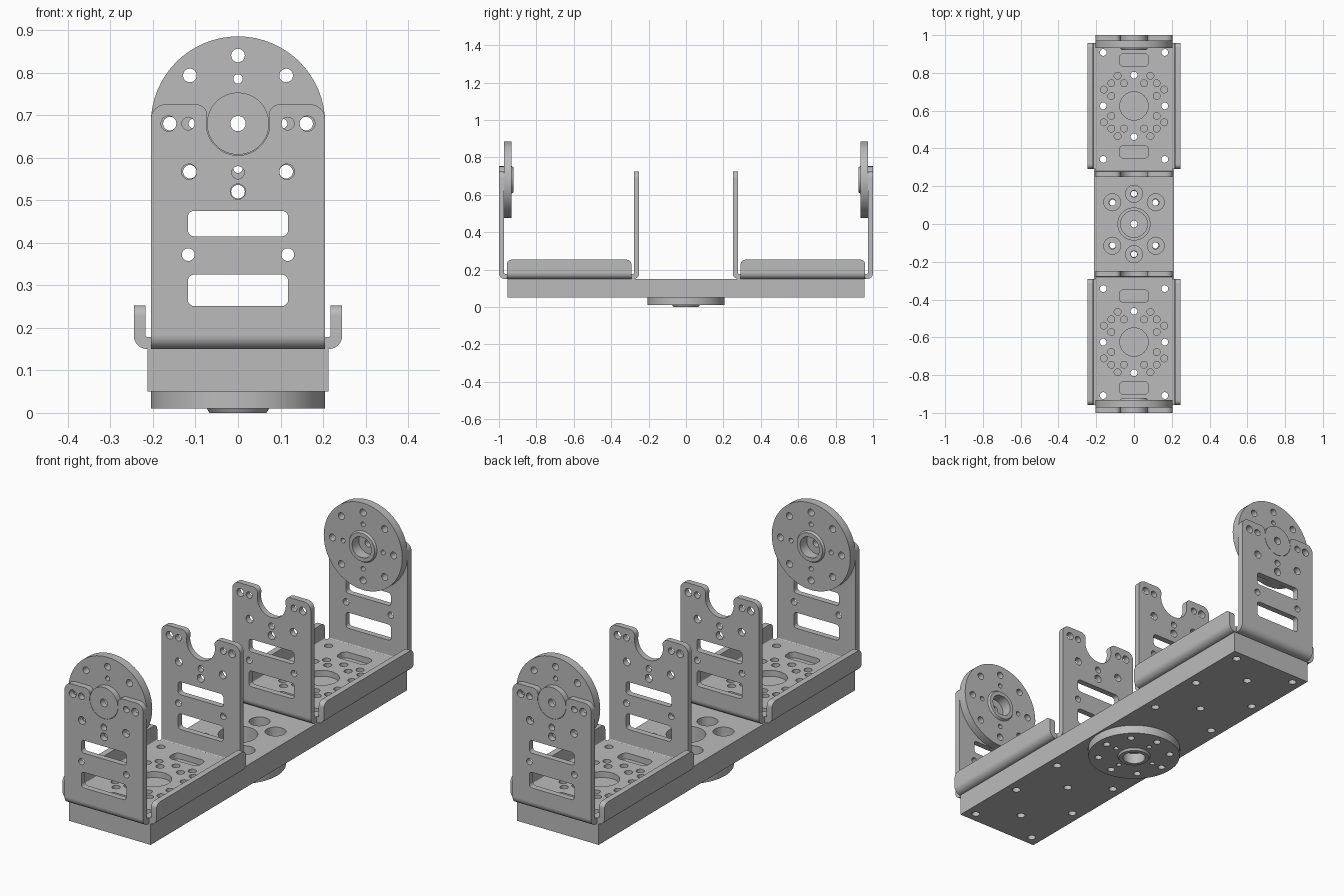
import bpy
import bmesh
from math import cos, sin, pi, sqrt, atan2
from mathutils import Matrix, Vector

cube = bpy.data.objects.get("Cube")
if cube:
    bpy.data.objects.remove(cube, do_unlink=True)

grey = bpy.data.materials.new("plain_grey")
grey.use_nodes = True
grey.diffuse_color = (0.5, 0.5, 0.5, 1)
grey.node_tree.nodes["Principled BSDF"].inputs["Base Color"].default_value = (0.5, 0.5, 0.5, 1)

X, Y, Z = Vector((1, 0, 0)), Vector((0, 1, 0)), Vector((0, 0, 1))


def frame(u, v, origin):
    """Placement whose local x, y run along u, v."""
    m = Matrix((u, v, u.cross(v))).transposed().to_4x4()
    m.translation = origin
    return m


def arc(cx, cy, r, a0, a1, n=8):
    return [(cx + r * cos(a0 + (a1 - a0) * i / n), cy + r * sin(a0 + (a1 - a0) * i / n))
            for i in range(n + 1)]


def circle(cx, cy, r, n=32):
    return arc(cx, cy, r, 0, 2 * pi, n)[:-1]


def slot(cx, cy, hx, hy, r):
    """Rectangle with rounded corners."""
    pts = []
    for i, (sx, sy) in enumerate([(1, 1), (-1, 1), (-1, -1), (1, -1)]):
        pts += arc(cx + sx * (hx - r), cy + sy * (hy - r), r, i * pi / 2, (i + 1) * pi / 2, 6)
    return pts


def rect(hx, hy):
    return [(-hx, -hy), (hx, -hy), (hx, hy), (-hx, hy)]


def finish(obj):
    bpy.ops.object.select_all(action="DESELECT")
    obj.select_set(True)
    bpy.context.view_layer.objects.active = obj
    bpy.ops.object.shade_smooth_by_angle(angle=pi / 6)


def plate(name, outlines, z0, z1, place):
    """Extrude an outline with holes between two local heights."""
    curve = bpy.data.curves.new(name, "CURVE")
    curve.dimensions = "2D"
    curve.fill_mode = "BOTH"
    curve.extrude = (z1 - z0) / 2
    for pts in outlines:
        spline = curve.splines.new("POLY")
        spline.points.add(len(pts) - 1)
        for p, (a, b) in zip(spline.points, pts):
            p.co = (a, b, 0, 1)
        spline.use_cyclic_u = True
    temp = bpy.data.objects.new(name + "_outline", curve)
    bpy.context.collection.objects.link(temp)
    bpy.context.view_layer.update()
    graph = bpy.context.evaluated_depsgraph_get()
    mesh = bpy.data.meshes.new_from_object(temp.evaluated_get(graph))
    bpy.data.objects.remove(temp, do_unlink=True)
    bpy.data.curves.remove(curve)
    bm = bmesh.new()
    bm.from_mesh(mesh)
    bmesh.ops.translate(bm, verts=bm.verts, vec=(0, 0, (z0 + z1) / 2))
    bmesh.ops.remove_doubles(bm, verts=bm.verts, dist=1e-5)
    bmesh.ops.recalc_face_normals(bm, faces=bm.faces)
    bm.to_mesh(mesh)
    bm.free()
    mesh.materials.clear()
    mesh.materials.append(grey)
    obj = bpy.data.objects.new(name, mesh)
    bpy.context.collection.objects.link(obj)
    obj.matrix_world = place
    finish(obj)
    return obj


# Shared sizes
HOLE, T = 0.018, 0.028
BASE, BEND = 0.15, 0.032
HUB_Z = 0.68
MID = 0.625
WIDE = 0.205


def mirrored(points):
    """Repeat points in all four quadrants without duplicates."""
    return sorted({(sx * a, sy * b) for a, b in points for sx in (1, -1) for sy in (1, -1)})


def hub_disc(name, place):
    """Round horn: drilled disc, raised lip and rear boss."""
    holes = [circle(0.16 * cos(i * pi / 4), 0.16 * sin(i * pi / 4), 0.016) for i in range(8)]
    holes += [circle(0.105 * cos(i * pi / 2), 0.105 * sin(i * pi / 2), 0.011) for i in range(4)]
    plate(name + "_disc", [circle(0, 0, 0.205, 64), circle(0, 0, 0.05)] + holes, 0, 0.04, place)
    lip = plate(name + "_lip", [circle(0, 0, 0.073, 48), circle(0, 0, 0.05)], 0.04, 0.05, place)
    for v in lip.data.vertices:
        if v.co.z > 0.045 and v.co.xy.length > 0.06:
            v.co.xy *= 0.92
    plate(name + "_boss", [circle(0, 0, 0.073, 48), circle(0, 0, HOLE)], -T, 0, place)


def upright_outlines():
    """Notched upright with bolt holes and two slots."""
    top, r, f, notch = 0.725, 0.035, 0.025, 0.0745
    dz = top - f - HUB_Z
    cx = sqrt((notch + f) ** 2 - dz ** 2)
    tilt = atan2(dz, cx)
    half = [(WIDE, BASE + BEND)] + arc(WIDE - r, top - r, r, 0, pi / 2)
    half += arc(cx, top - f, f, pi / 2, pi + tilt)
    half += arc(0, HUB_Z, notch, tilt, -pi / 2, 20)[1:]
    outline = half + [(-a, b) for a, b in reversed(half[:-1])]
    holes = [circle(0, 0.565, 0.015), circle(0, 0.52, HOLE)]
    for s in (1, -1):
        holes += [circle(s * 0.163, HUB_Z, HOLE), circle(s * 0.117, HUB_Z, 0.015),
                  circle(s * 0.115, 0.567, HOLE), circle(s * 0.117, 0.372, 0.015)]
    return [outline, slot(0, 0.445, 0.118, 0.03, 0.015), slot(0, 0.288, 0.118, 0.037, 0.015)] + holes


def bend_outline(s, edge, tail):
    """Quarter bend in sheet metal, ending at the given outer edge."""
    c = edge - BEND
    pts = [(c - tail, BASE)] + arc(c, BASE + BEND, BEND, -pi / 2, 0)
    pts += arc(c, BASE + BEND, BEND - T, 0, -pi / 2) + [(c - tail, BASE + T)]
    return [[(s * a, b) for a, b in pts]]


def bracket(name, side):
    """U-shaped bracket with side flanges."""
    yc, reach, edge = side * MID, 0.375, 0.245
    ring = mirrored([(0.087, 0.16), (0.12, 0.12), (0.053, 0.12), (0.16, 0.087), (0.12, 0.053),
                     (0.163, 0), (0, 0.163), (0.163, 0.283)])
    floor = [rect(WIDE, reach - BEND), circle(0, 0, 0.075, 48)]
    floor += [slot(0, s * 0.243, 0.078, 0.034, 0.025) for s in (1, -1)]
    floor += [circle(a, b, HOLE, 24) for a, b in ring]
    plate(name + "_floor", floor, BASE, BASE + T, frame(X, Y, (0, yc, 0)))
    for s in (1, -1):
        where = "outer" if s == side else "inner"
        plate(f"{name}_{where}_upright", upright_outlines(), -T / 2, T / 2,
              frame(X, Z, (0, yc + s * (reach - T / 2), 0)))
        plate(f"{name}_{where}_bend", bend_outline(s, reach, 0), -WIDE, WIDE,
              frame(Y, Z, (0, yc, 0)))
        hand = "left" if s > 0 else "right"
        plate(f"{name}_{hand}_flange_bend", bend_outline(s, edge, edge - BEND - WIDE),
              -0.333, 0.333, frame(X, Z, (0, yc, 0)))
        low, high = BASE + BEND, 0.253
        wall = [(-0.333, low), (0.333, low)]
        wall += arc(0.308, high - 0.025, 0.025, 0, pi / 2) + arc(-0.308, high - 0.025, 0.025, pi / 2, pi)
        plate(f"{name}_{hand}_flange", [wall], -T / 2, T / 2,
              frame(Y, Z, (s * (edge - T / 2), yc, 0)))


# Base bar with through holes
centre_bolts = mirrored([(0.115, 0.115), (0, 0.16)])
bolts = list(centre_bolts)
for s in (1, -1):
    bolts += [(a, b + s * MID) for a, b in mirrored([(0.163, 0.283), (0.163, 0), (0, 0.163)])]
bar = plate("base_bar", [rect(0.213, 0.955), circle(0, 0, 0.085, 48)]
            + [circle(a, b, HOLE, 24) for a, b in bolts], 0.05, BASE, Matrix())

# Counterbores around the centre bolts
bm = bmesh.new()
for a, b in centre_bolts:
    bmesh.ops.create_cone(bm, cap_ends=True, segments=32, radius1=0.045, radius2=0.045,
                          depth=0.12, matrix=Matrix.Translation((a, b, 0.15)))
cut_mesh = bpy.data.meshes.new("counterbore_cutter")
bm.to_mesh(cut_mesh)
bm.free()
cut_mesh.materials.append(grey)
cutter = bpy.data.objects.new("counterbore_cutter", cut_mesh)
cutter.hide_render = True
bpy.context.collection.objects.link(cutter)
mod = bar.modifiers.new("counterbores", "BOOLEAN")
mod.operation, mod.solver, mod.object = "DIFFERENCE", "EXACT", cutter
bpy.context.view_layer.objects.active = bar
bpy.ops.object.modifier_apply(modifier=mod.name)
bpy.data.objects.remove(cutter, do_unlink=True)
finish(bar)

# Brackets and horns
bracket("front_bracket", -1)
bracket("back_bracket", 1)
hub_disc("front_horn", frame(-X, Z, (0, T - 1, HUB_Z)))
hub_disc("back_horn", frame(X, Z, (0, 1 - T, HUB_Z)))
hub_disc("bottom_horn", frame(X, -Y, (0, 0, 0.05)))
